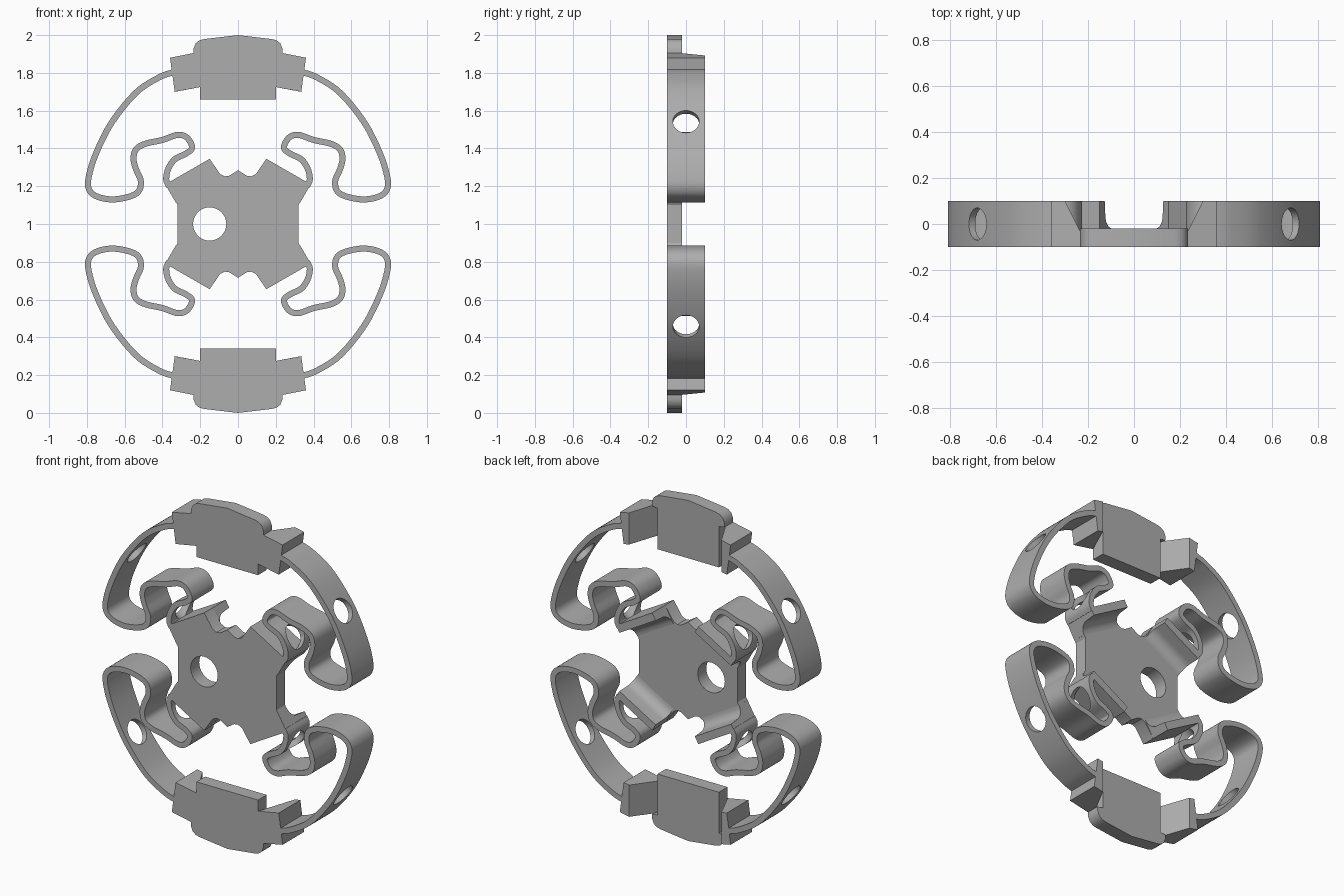
import bpy, bmesh, math
from mathutils import Vector

if "Cube" in bpy.data.objects:
    bpy.data.objects.remove(bpy.data.objects["Cube"])

# One flat grey for everything
grey = bpy.data.materials.new("plain grey")
grey.use_nodes = True
grey.diffuse_color = (0.42, 0.42, 0.42, 1)
grey.node_tree.nodes["Principled BSDF"].inputs["Base Color"].default_value = grey.diffuse_color

FRONT, BACK, PLATE_BACK = -0.1, 0.1, -0.02
MID = Vector((0, 0, 1))          # every part mirrors about this point


def add_object(name, bm):
    bmesh.ops.recalc_face_normals(bm, faces=bm.faces)
    mesh = bpy.data.meshes.new(name)
    bm.to_mesh(mesh)
    bm.free()
    mesh.materials.append(grey)
    ob = bpy.data.objects.new(name, mesh)
    ob.location = MID
    bpy.context.collection.objects.link(ob)
    return ob


def loft(name, near, far):
    """Solid between two matching outlines of 3D points."""
    bm = bmesh.new()
    a = [bm.verts.new(Vector(p) - MID) for p in near]
    b = [bm.verts.new(Vector(p) - MID) for p in far]
    n = len(a)
    bm.faces.new(a)
    bm.faces.new(b[::-1])
    for i in range(n):
        j = (i + 1) % n
        bm.faces.new((a[i], b[i], b[j], a[j]))
    return add_object(name, bm)


def prism(name, outline, back):
    return loft(name, [(x, FRONT, z) for x, z in outline], [(x, back, z) for x, z in outline])


def drill(ob, holes):
    """Cut round holes: (x, z, direction, radius, length)."""
    cutters = []
    for x, z, direction, radius, length in holes:
        bm = bmesh.new()
        bmesh.ops.create_cone(bm, cap_ends=True, segments=32, radius1=radius,
                              radius2=radius, depth=length)
        turn = Vector(direction).to_track_quat('Z', 'Y')
        for v in bm.verts:
            v.co = turn @ v.co + Vector((x, 0, z)) - MID
        cutter = add_object("hole_cutter", bm)
        cutter.hide_render = True
        cutters.append(cutter)
        mod = ob.modifiers.new("hole", 'BOOLEAN')
        mod.operation, mod.solver, mod.object = 'DIFFERENCE', 'EXACT', cutter
    bpy.context.view_layer.update()
    ob_eval = ob.evaluated_get(bpy.context.evaluated_depsgraph_get())
    cut = bpy.data.meshes.new_from_object(ob_eval)
    ob.modifiers.clear()
    ob.data = cut
    for c in cutters:
        bpy.data.objects.remove(c)


def mirror(ob, x, z):
    mod = ob.modifiers.new("mirror", 'MIRROR')
    mod.use_axis = (x, False, z)
    mod.use_mirror_merge = False


def smooth(ob):
    ob.data.polygons.foreach_set("use_smooth", [True] * len(ob.data.polygons))
    ob.data.set_sharp_from_angle(angle=math.radians(30))


def symmetric(half):
    """Complete a right-hand outline that runs from top to bottom."""
    return half + [(-x, z) for x, z in reversed(half) if x > 0]


# Centre plate with four arms and two holes
quarter = [(0, 1.285), (0.045, 1.256), (0.07, 1.252), (0.095, 1.265), (0.15, 1.345),
           (0.385, 1.21), (0.32, 1.1)]
half = quarter + [(x, 2 - z) for x, z in reversed(quarter)]
centre_plate = prism("centre_plate", symmetric(half), PLATE_BACK)
drill(centre_plate, [(s * 0.15, 1, (0, 1, 0), 0.088, 0.5) for s in (-1, 1)])
smooth(centre_plate)

# Filleted rib along the end of each arm
start, end = Vector((0.15, 0, 1.345)), Vector((0.385, 0, 1.21))
inward = Vector((-0.5, 0, -0.866))
profile = [(0, FRONT), (0, BACK), (0.045, BACK), (0.05, 0.04)]
for i in range(1, 7):
    a = math.pi / 2 * i / 6
    profile.append((0.11 - 0.06 * math.cos(a), 0.04 - 0.06 * math.sin(a)))
profile.append((0.11, FRONT))
section = [inward * d + Vector((0, y, 0)) for d, y in profile]
arm_rib = loft("arm_rib", [start + s for s in section], [end + s for s in section])
smooth(arm_rib)
mirror(arm_rib, True, True)

# End plates with a hole
end_half = [(0, 2), (0.18, 1.979), (0.205, 1.972), (0.224, 1.957), (0.235, 1.93),
            (0.236, 1.905), (0.2, 1.9), (0.2, 1.66)]
end_plate = prism("end_plate", symmetric(end_half), PLATE_BACK)
drill(end_plate, [(0, 1.83, (0, 1, 0), 0.088, 0.5)])
smooth(end_plate)
mirror(end_plate, False, True)

# Tilted side blocks, cut away at an angle behind
outer = [(0.36, 1.88), (0.335, 1.7)]
near = [(0.2, 1.912)] + outer + [(0.2, 1.725)]
far = [(0.3, 1.892)] + outer + [(0.3, 1.706)]
side_block = loft("side_block", [(x, FRONT, z) for x, z in near],
                  [(x, BACK, z) for x, z in far])
mirror(side_block, True, True)

# Winding spring strip from side block to arm
path = [(0.34, 1.805), (0.42, 1.775), (0.54, 1.695), (0.67, 1.535), (0.755, 1.365),
        (0.792, 1.24), (0.787, 1.18), (0.745, 1.145), (0.665, 1.13), (0.575, 1.145),
        (0.525, 1.175), (0.515, 1.23), (0.54, 1.29), (0.553, 1.345), (0.54, 1.395),
        (0.49, 1.425), (0.4, 1.445), (0.32, 1.472), (0.27, 1.457), (0.243, 1.405),
        (0.275, 1.373), (0.335, 1.342), (0.37, 1.29), (0.38, 1.235), (0.365, 1.2)]
pts = [Vector(p) for p in path]
pts = [2 * pts[0] - pts[1]] + pts + [2 * pts[-1] - pts[-2]]
line = []
for p0, p1, p2, p3 in zip(pts, pts[1:], pts[2:], pts[3:]):
    for k in range(6):
        t = k / 6
        line.append(0.5 * (2 * p1 + (p2 - p0) * t + (2 * p0 - 5 * p1 + 4 * p2 - p3) * t ** 2
                           + (3 * p1 - p0 - 3 * p2 + p3) * t ** 3))
line.append(pts[-2])

bm = bmesh.new()
rings = []
for i, p in enumerate(line):
    along = (line[min(i + 1, len(line) - 1)] - line[max(i - 1, 0)]).normalized()
    side = Vector((-along.y, along.x)) * 0.016
    corners = [(p + side, FRONT), (p + side, BACK), (p - side, BACK), (p - side, FRONT)]
    rings.append([bm.verts.new(Vector((q.x, y, q.y)) - MID) for q, y in corners])
for a, b in zip(rings, rings[1:]):
    for k in range(4):
        m = (k + 1) % 4
        bm.faces.new((a[k], a[m], b[m], b[k]))
bm.faces.new(rings[0])
bm.faces.new(rings[-1][::-1])
spring = add_object("spring_strip", bm)

# Round holes through the strip and its bends
R = 0.07
drill(spring, [(0.67, 1.535, (0.85, 0, 0.53), R, 0.16),
               (0.775, 1.165, (0.8, 0, -0.6), R, 0.14),
               (0.525, 1.18, (-0.85, 0, -0.5), R, 0.12),
               (0.255, 1.43, (-0.9, 0, 0.3), R, 0.1),
               (0.362, 1.305, (0.8, 0, 0.6), R, 0.1)])
smooth(spring)
mirror(spring, True, True)
